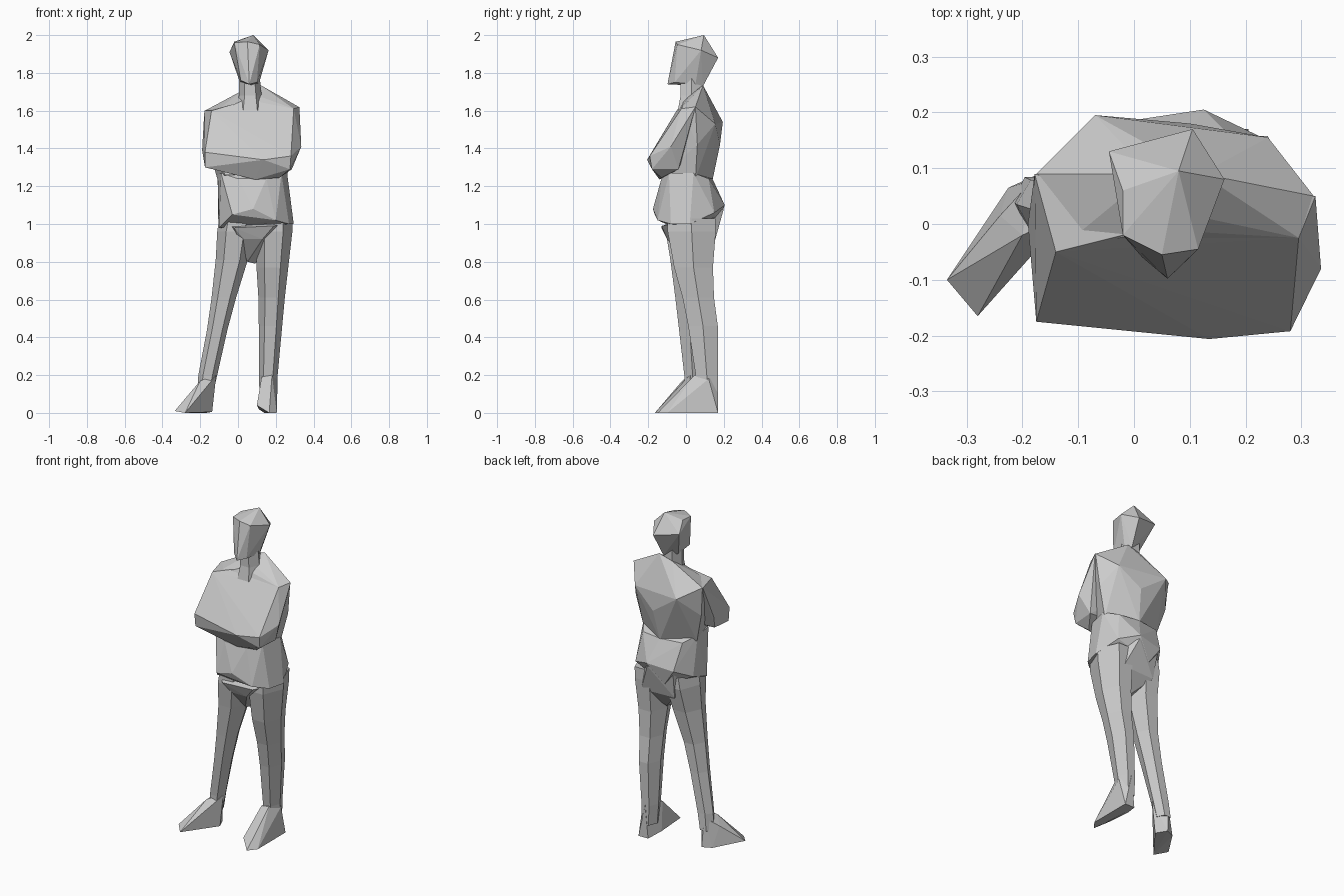
import bpy, bmesh
from math import cos, sin, pi


def finish(name, bm):
    bmesh.ops.recalc_face_normals(bm, faces=bm.faces)
    me = bpy.data.meshes.new(name)
    bm.to_mesh(me)
    bm.free()
    ob = bpy.data.objects.new(name, me)
    bpy.context.collection.objects.link(ob)
    return ob


def facet(name, pts):
    """Faceted solid wrapped around a few corner points."""
    bm = bmesh.new()
    for p in pts:
        bm.verts.new(p)
    res = bmesh.ops.convex_hull(bm, input=bm.verts)
    junk = [v for v in bm.verts if not v.link_faces]
    bmesh.ops.delete(bm, geom=junk, context='VERTS')
    return finish(name, bm)


def limb(name, rings, n=6):
    """Loft through rings given as (x, y, z, half width, half depth)."""
    bm = bmesh.new()
    loops = []
    for x, y, z, rx, ry in rings:
        loops.append([bm.verts.new((x + rx * cos(2 * pi * i / n),
                                    y + 1.13 * ry * sin(2 * pi * i / n), z))
                      for i in range(n)])
    for a, b in zip(loops, loops[1:]):
        for i in range(n):
            j = (i + 1) % n
            bm.faces.new((a[i], a[j], b[j], b[i]))
    bm.faces.new(loops[0])
    bm.faces.new(loops[-1])
    return finish(name, bm)


# Head: flat crown, pointed chin, turned slightly to one side
facet("head", [
    (0.08, 0.095, 2.0), (-0.02, -0.02, 1.96), (0.05, -0.055, 1.965), (0.115, -0.045, 1.95),
    (0.162, 0.08, 1.92), (0.105, 0.17, 1.88), (-0.045, 0.13, 1.91), (-0.02, 0.06, 1.965),
    (0.06, -0.098, 1.74), (0.1, -0.06, 1.75), (0.015, -0.06, 1.76),
    (0.11, 0.05, 1.74), (0.09, 0.09, 1.73), (0.01, 0.06, 1.75)])

# Neck
limb("neck", [(0.065, 0.03, 1.6, 0.075, 0.075), (0.065, 0.03, 1.68, 0.06, 0.06),
              (0.06, 0.03, 1.78, 0.055, 0.06)])

# Chest and back
facet("chest", [
    (0.03, 0.09, 1.71), (0.12, 0.09, 1.735), (0.04, -0.01, 1.66), (0.13, 0.01, 1.67),
    (-0.175, 0.09, 1.6), (0.322, 0.05, 1.62), (-0.14, -0.05, 1.58), (0.295, -0.025, 1.61),
    (-0.07, 0.195, 1.54), (0.24, 0.155, 1.53), (0.1, 0.18, 1.42),
    (-0.16, 0.08, 1.42), (0.3, 0.06, 1.42),
    (-0.11, 0.05, 1.24), (0.255, 0.05, 1.24), (0.08, 0.14, 1.23),
    (-0.07, -0.12, 1.26), (0.2, -0.12, 1.26)])

# Folded arms, one wedge reaching from the shoulders to the forearms
facet("folded_arms", [
    (-0.178, 0.09, 1.6), (-0.14, -0.05, 1.6), (0.325, 0.05, 1.62), (0.295, -0.025, 1.61),
    (-0.175, -0.175, 1.38), (-0.175, -0.165, 1.3), (-0.19, 0.0, 1.39), (-0.175, -0.03, 1.31),
    (0.135, -0.206, 1.34), (0.28, -0.192, 1.36), (0.275, -0.18, 1.29),
    (0.335, -0.08, 1.41), (0.285, -0.04, 1.29),
    (0.09, -0.14, 1.235), (0.22, -0.13, 1.245), (0.06, -0.0, 1.66)])

# Shirt flaring down to its hem
facet("shirt", [
    (-0.108, 0.04, 1.27), (0.26, 0.04, 1.27), (-0.09, -0.09, 1.27), (0.23, -0.09, 1.27),
    (0.0, -0.13, 1.24), (0.15, -0.13, 1.24), (0.08, 0.14, 1.24), (-0.06, 0.12, 1.24),
    (0.21, 0.12, 1.24), (0.08, -0.175, 1.08), (-0.03, -0.165, 1.05), (0.2, -0.15, 1.02),
    (-0.1, -0.06, 0.98), (0.295, 0.02, 1.0), (-0.105, 0.08, 1.03), (0.27, -0.08, 1.0),
    (0.125, 0.205, 1.1), (-0.04, 0.18, 1.08), (0.24, 0.15, 1.06), (0.03, 0.165, 0.98)])

# Hips
facet("hips", [
    (-0.1, 0.03, 1.02), (0.29, 0.03, 1.0), (0.125, 0.2, 1.08), (-0.03, 0.17, 1.06),
    (-0.02, -0.13, 0.98), (0.19, -0.13, 0.99), (0.03, -0.1, 0.92), (0.13, -0.1, 0.92),
    (-0.02, 0.14, 0.9), (0.2, 0.15, 0.9), (0.05, 0.0, 0.8), (0.09, 0.06, 0.79)])

# Legs, wider stance on one side
limb("right_leg", [
    (0.0, 0.02, 1.03, 0.1, 0.13), (-0.015, 0.02, 0.96, 0.095, 0.13),
    (-0.033, 0.015, 0.81, 0.085, 0.1), (-0.075, 0.012, 0.61, 0.065, 0.07),
    (-0.11, 0.02, 0.44, 0.054, 0.058), (-0.16, 0.035, 0.2, 0.05, 0.045),
    (-0.175, 0.04, 0.1, 0.042, 0.045)])
limb("left_leg", [
    (0.19, 0.03, 1.03, 0.1, 0.13), (0.19, 0.03, 0.96, 0.098, 0.13),
    (0.182, 0.04, 0.77, 0.084, 0.105), (0.178, 0.065, 0.61, 0.07, 0.085),
    (0.172, 0.09, 0.46, 0.062, 0.08), (0.16, 0.11, 0.2, 0.05, 0.06),
    (0.16, 0.115, 0.08, 0.045, 0.055)])

# Feet
facet("right_foot", [
    (-0.335, -0.1, 0.01), (-0.28, -0.165, 0.0), (-0.137, 0.02, 0.005), (-0.225, 0.065, 0.0),
    (-0.17, 0.09, 0.0), (-0.24, 0.015, 0.12), (-0.2, -0.02, 0.17), (-0.115, 0.02, 0.2),
    (-0.18, 0.08, 0.18)])
facet("left_foot", [
    (0.1, -0.09, 0.04), (0.165, -0.15, 0.0), (0.205, -0.1, 0.0), (0.205, 0.17, 0.0),
    (0.14, 0.17, 0.0), (0.11, 0.08, 0.02), (0.125, 0.05, 0.19), (0.18, 0.045, 0.2),
    (0.21, 0.12, 0.18), (0.16, 0.17, 0.2)])
